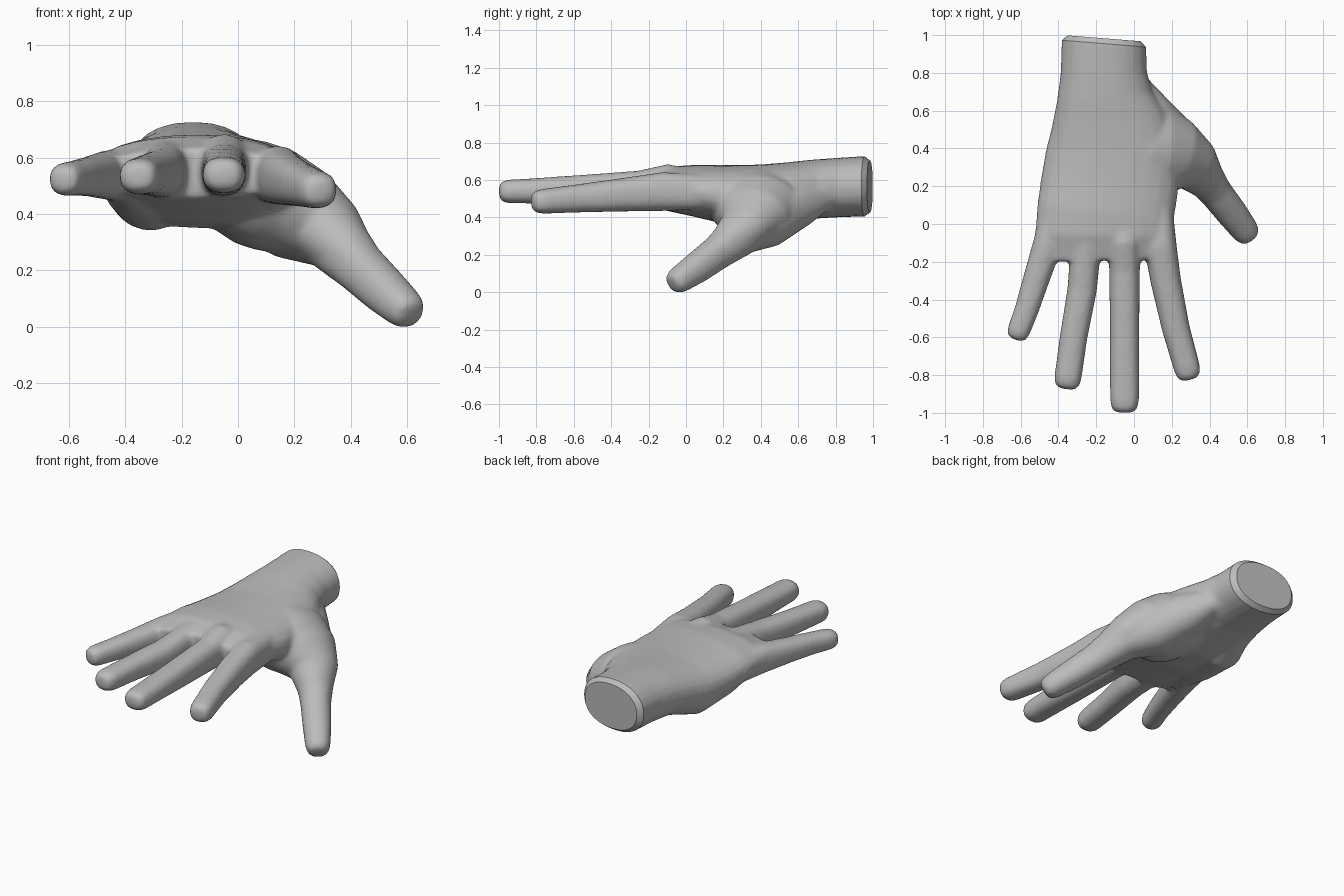
import bpy, bmesh, math
from mathutils import Vector

if "Cube" in bpy.data.objects:
    bpy.data.objects.remove(bpy.data.objects["Cube"], do_unlink=True)

SIDES = 24
SKIN_ALLOWANCE = 0.004  # makes up for what softening takes away
UP = Vector((0, 0, 1))

skin = bpy.data.materials.new("plain grey")
skin.use_nodes = True
GREY = (0.5, 0.5, 0.5, 1)
skin.diffuse_color = GREY
skin.node_tree.nodes["Principled BSDF"].inputs["Base Color"].default_value = GREY


def power(v, e):
    return math.copysign(abs(v) ** e, v)


def loft(bm, stations, rounded=True, e=0.82):
    """Closed tube through stations of (x, y, z, half width, half height)."""
    pts = [Vector(s[:3]) for s in stations]
    rings = []
    for i, s in enumerate(stations):
        t = (pts[min(i + 1, len(pts) - 1)] - pts[max(i - 1, 0)]).normalized()
        rings.append((pts[i], t, s[3] + SKIN_ALLOWANCE, s[4] + SKIN_ALLOWANCE))
    if rounded:
        p, t, w, h = rings[-1]
        for step, k in ((0.55, 0.9), (0.83, 0.7), (0.93, 0.42)):
            rings.append((p + t * h * step, t, w * k, h * k))
    loops = []
    for p, t, w, h in rings:
        side = t.cross(UP).normalized()
        top = side.cross(t)
        loop = []
        for k in range(SIDES):
            a = math.tau * k / SIDES
            loop.append(bm.verts.new(p + side * w * power(math.cos(a), e)
                                     + top * h * power(math.sin(a), e)))
        loops.append(loop)
    faces = [bm.faces.new(loops[0]), bm.faces.new(loops[-1])]
    for a, b in zip(loops, loops[1:]):
        for k in range(SIDES):
            n = (k + 1) % SIDES
            faces.append(bm.faces.new((a[k], a[n], b[n], b[k])))
    bmesh.ops.recalc_face_normals(bm, faces=faces)


bm = bmesh.new()

# Wrist and palm
loft(bm, [(-.16, 1.05, .572, .22, .157), (-.16, .94, .572, .22, .157),
          (-.16, .8, .565, .225, .155), (-.155, .68, .557, .25, .154),
          (-.135, .55, .54, .3, .157), (-.117, .4, .522, .345, .163),
          (-.13, .2, .53, .362, .152), (-.152, .05, .55, .36, .135),
          (-.158, -.06, .556, .362, .12), (-.155, -.19, .55, .33, .085)],
     rounded=False, e=.9)

# Heel of the palm on the little finger side
loft(bm, [(-.27, .6, .5, .1, .09), (-.31, .4, .48, .14, .13),
          (-.34, .15, .49, .13, .1), (-.38, -.05, .52, .08, .08)], e=1)

# Little, ring, middle and index fingers
fingers = [
    [(-.42, .08, .54, .07, .085), (-.455, -.1, .545, .074, .085),
     (-.52, -.3, .54, .066, .068), (-.567, -.45, .535, .06, .06),
     (-.608, -.56, .53, .057, .056)],
    [(-.23, .08, .55, .07, .09), (-.255, -.12, .56, .077, .1),
     (-.275, -.35, .55, .074, .08), (-.32, -.6, .545, .069, .068),
     (-.35, -.815, .54, .068, .06)],
    [(-.05, .1, .565, .075, .09), (-.05, -.1, .577, .082, .11),
     (-.05, -.25, .562, .077, .09), (-.05, -.55, .553, .074, .077),
     (-.05, -.85, .547, .074, .062), (-.05, -.94, .545, .072, .06)],
    [(.13, .1, .54, .07, .09), (.14, -.12, .545, .082, .1),
     (.168, -.3, .53, .077, .088), (.221, -.55, .51, .07, .073),
     (.281, -.765, .492, .066, .062)],
]
for stations in fingers:
    loft(bm, stations)

# Thumb
loft(bm, [(0, .76, .52, .06, .06), (.07, .6, .475, .12, .12),
          (.2, .42, .395, .15, .15), (.335, .3, .325, .112, .115),
          (.43, .17, .22, .085, .088), (.52, .055, .135, .079, .079),
          (.583, -.028, .078, .07, .068)], e=0.9)

# Thumb muscle and the web of skin reaching from the palm to the thumb
loft(bm, [(-.06, .38, .51, .26, .15), (.04, .38, .485, .26, .185),
          (.13, .375, .455, .25, .185), (.23, .355, .41, .2, .16),
          (.32, .31, .35, .14, .12), (.4, .21, .26, .09, .09)],
     rounded=False, e=1)

mesh = bpy.data.meshes.new("hand")
bm.to_mesh(mesh)
bm.free()
hand = bpy.data.objects.new("hand", mesh)
bpy.context.collection.objects.link(hand)

# Fuse the parts into one soft skin
remesh = hand.modifiers.new("fuse", 'REMESH')
remesh.mode = 'VOXEL'
remesh.voxel_size = 0.013
soften = hand.modifiers.new("soften", 'SMOOTH')
soften.factor = 0.5
soften.iterations = 9
bpy.context.view_layer.update()
fused = bpy.data.meshes.new_from_object(
    hand.evaluated_get(bpy.context.evaluated_depsgraph_get()))
hand.modifiers.clear()
hand.data = fused
fused.name = "hand"

# Cut the wrist flat and give it a bevelled end
bm = bmesh.new()
bm.from_mesh(fused)
normal = Vector((.08, 1, 0)).normalized()
centre = Vector((-.16, .955, .57))
cut = bmesh.ops.bisect_plane(bm, geom=bm.verts[:] + bm.edges[:] + bm.faces[:],
                             plane_co=centre, plane_no=normal, clear_outer=True)
rim = [g for g in cut["geom_cut"] if isinstance(g, bmesh.types.BMEdge)]
ext = bmesh.ops.extrude_edge_only(bm, edges=rim)["geom"]
for v in (g for g in ext if isinstance(g, bmesh.types.BMVert)):
    v.co = centre + (v.co - centre) * .87 + normal * .028
bmesh.ops.holes_fill(bm, edges=[g for g in ext if isinstance(g, bmesh.types.BMEdge)
                                and g.is_boundary], sides=0)
bmesh.ops.recalc_face_normals(bm, faces=bm.faces[:])

# Rest the thumb tip on the ground
low = min(v.co.z for v in bm.verts)
bmesh.ops.translate(bm, verts=bm.verts[:], vec=(0, 0, -low))
bm.to_mesh(fused)
bm.free()

fused.materials.clear()
fused.materials.append(skin)
for o in bpy.context.selected_objects:
    o.select_set(False)
hand.select_set(True)
bpy.context.view_layer.objects.active = hand
bpy.ops.object.shade_smooth_by_angle(angle=math.radians(35))
